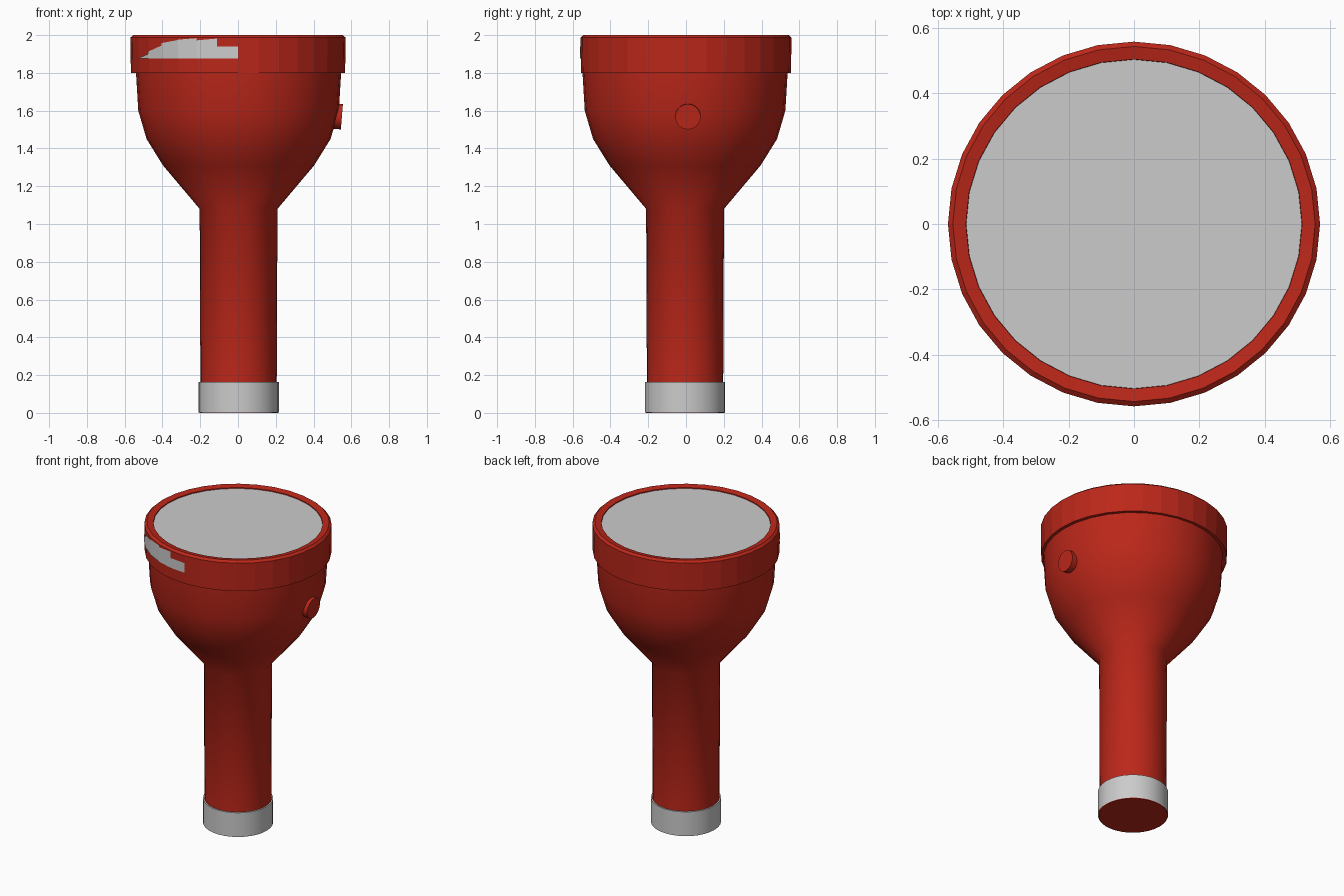
import bpy, bmesh, math
from mathutils import Matrix, Vector

if "Cube" in bpy.data.objects:
    bpy.data.objects.remove(bpy.data.objects["Cube"])

SIDES = 32
red = bpy.data.materials.new("red_plastic")
red.diffuse_color = (0.5, 0.02, 0.01, 1)
red.use_nodes = True
red.node_tree.nodes["Principled BSDF"].inputs["Base Color"].default_value = red.diffuse_color


def finish(name, bm, mat=None, angle=None, normals=True):
    if normals:
        bmesh.ops.recalc_face_normals(bm, faces=bm.faces)
    mesh = bpy.data.meshes.new(name)
    bm.to_mesh(mesh)
    bm.free()
    ob = bpy.data.objects.new(name, mesh)
    bpy.context.collection.objects.link(ob)
    if mat:
        mesh.materials.append(mat)
    if angle:
        bpy.ops.object.select_all(action='DESELECT')
        ob.select_set(True)
        bpy.context.view_layer.objects.active = ob
        bpy.ops.object.shade_smooth_by_angle(angle=math.radians(angle))
    return ob


def lathe(name, profile, centre=(0, 0), y_scale=1.0, mat=None, angle=None):
    """Spin (radius, height) points around the vertical axis."""
    bm = bmesh.new()
    verts = [bm.verts.new((r, 0, z)) for r, z in profile]
    edges = [bm.edges.new(p) for p in zip(verts, verts[1:])]
    bmesh.ops.spin(bm, geom=verts + edges, cent=(0, 0, 0), axis=(0, 0, 1),
                   angle=math.tau, steps=SIDES, use_duplicate=False)
    bmesh.ops.remove_doubles(bm, verts=bm.verts, dist=1e-4)
    for v in bm.verts:
        v.co.x += centre[0]
        v.co.y = v.co.y * y_scale + centre[1]
    return finish(name, bm, mat, angle)


# Handle and flared head in one turned shell
lathe("body", [(0, 0), (0.208, 0), (0.202, 0.16), (0.206, 1.08), (0.40, 1.31),
               (0.487, 1.45), (0.531, 1.60), (0.543, 1.80)],
      (0.003, -0.005), mat=red, angle=40)

# Grey sleeve at the foot of the handle
lathe("end_sleeve", [(0.203, 0.163), (0.212, 0.163), (0.212, 0.002)],
      (0.004, -0.005), angle=30)

# Lens ring with a small chamfer, and the slightly sunken lens
lathe("lens_ring", [(0.513, 1.975), (0.515, 1.993), (0.555, 2.0), (0.57, 1.987),
                    (0.567, 1.80), (0.535, 1.80)],
      y_scale=0.98, mat=red, angle=5)
lens = bmesh.new()
bmesh.ops.create_circle(lens, cap_ends=True, segments=SIDES, radius=0.514,
                        matrix=Matrix.Translation((0, 0, 1.987)) @ Matrix.Diagonal((1, 0.98, 1, 1)))
finish("lens", lens, normals=False)

# Worn grey patch on the ring: one facet per step, (right top, left top)
tops = [(1.94, 1.94), (1.982, 1.972), (1.984, 1.976), (1.974, 1.958),
        (1.945, 1.912), (1.90, 1.877)]
patch = bmesh.new()


def ring_point(k, z):
    a = -math.pi / 2 - k * math.tau / SIDES
    return patch.verts.new((0.573 * math.cos(a), 0.573 * 0.98 * math.sin(a), z))


for k, (right, left) in enumerate(tops):
    patch.faces.new([ring_point(k + 1, 1.875), ring_point(k, 1.875),
                     ring_point(k, right), ring_point(k + 1, left)])
finish("ring_patch", patch, normals=False)

# Round push button on the right side, tipped slightly downwards
button = bmesh.new()
axis = Vector((1, 0, -0.08)).to_track_quat('Z', 'Y').to_matrix().to_4x4()
bmesh.ops.create_cone(button, cap_ends=True, segments=SIDES, radius1=0.067,
                      radius2=0.067, depth=0.06,
                      matrix=Matrix.Translation((0.52, 0.01, 1.57)) @ axis)
finish("button", button, red, 30)
